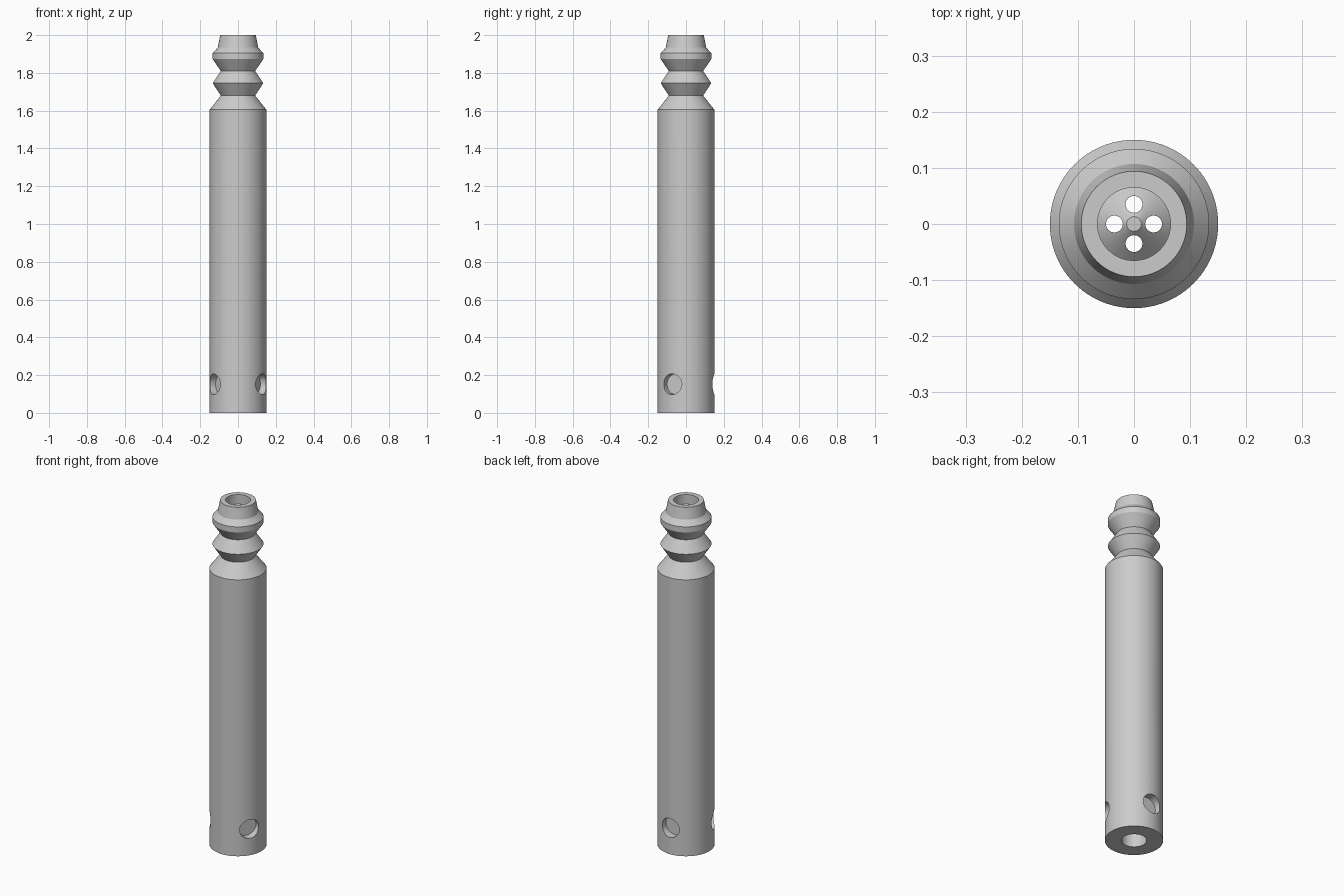
import bpy
import bmesh
from math import cos, pi, radians, sin
from mathutils import Matrix, Vector

SEGMENTS = 96

cube = bpy.data.objects.get("Cube")
if cube:
    bpy.data.objects.remove(cube, do_unlink=True)

metal = bpy.data.materials.new("grey_metal")
metal.use_nodes = True
grey = (0.6, 0.6, 0.6, 1)
metal.diffuse_color = grey
metal.node_tree.nodes["Principled BSDF"].inputs["Base Color"].default_value = grey


def make_object(name, bm):
    bmesh.ops.recalc_face_normals(bm, faces=bm.faces)
    mesh = bpy.data.meshes.new(name)
    bm.to_mesh(mesh)
    bm.free()
    mesh.materials.append(metal)
    obj = bpy.data.objects.new(name, mesh)
    bpy.context.collection.objects.link(obj)
    return obj


def revolve(name, profile):
    bm = bmesh.new()
    verts = [bm.verts.new((r, 0, z)) for r, z in profile]
    edges = [bm.edges.new(pair) for pair in zip(verts, verts[1:])]
    bmesh.ops.spin(bm, geom=verts + edges, cent=(0, 0, 0), axis=(0, 0, 1),
                   angle=2 * pi, steps=SEGMENTS, use_merge=True)
    bmesh.ops.remove_doubles(bm, verts=bm.verts, dist=1e-5)
    return make_object(name, bm)


def cut(target, centre, axis, radius, depth):
    turn = Vector((0, 0, 1)).rotation_difference(axis).to_matrix().to_4x4()
    bm = bmesh.new()
    bmesh.ops.create_cone(bm, cap_ends=True, segments=48, radius1=radius,
                          radius2=radius, depth=depth,
                          matrix=Matrix.Translation(centre) @ turn)
    cutter = make_object("hole_cutter", bm)
    cutter.hide_render = True
    mod = target.modifiers.new("hole", "BOOLEAN")
    mod.operation = "DIFFERENCE"
    mod.solver = "EXACT"
    mod.object = cutter
    bpy.context.view_layer.objects.active = target
    bpy.ops.object.modifier_apply(modifier=mod.name)
    bpy.data.objects.remove(cutter, do_unlink=True)


# Hollow tube with ribbed neck and a conical divider inside the mouth
nozzle_cone = [(0, 1.975), (0.013, 1.975), (0.065, 1.925)]
mouth = [(0.065, 2), (0.094, 2), (0.107, 1.934)]
ribs = [(0.134, 1.905), (0.134, 1.873), (0.091, 1.81),
        (0.134, 1.746), (0.091, 1.68)]
tube = [(0.15, 1.605), (0.15, 0)]
bore = [(0.065, 0), (0.065, 1.88), (0, 1.93)]
body = revolve("ribbed_tube", nozzle_cone + mouth + ribs + tube + bore)

# Four through holes in the divider
for i in range(4):
    a = i * pi / 2
    cut(body, Vector((0.035 * cos(a), 0.035 * sin(a), 1.92)),
        Vector((0, 0, 1)), 0.015, 0.15)

# Three shallow flat-bottomed sockets around the foot
for degrees in (90, 210, 330):
    a = radians(degrees)
    out = Vector((cos(a), sin(a), 0))
    cut(body, out * 0.15 + Vector((0, 0, 0.152)), out, 0.055, 0.09)

# Smooth round walls, crisp ridges
bpy.ops.object.select_all(action="DESELECT")
body.select_set(True)
bpy.context.view_layer.objects.active = body
bpy.ops.object.shade_smooth_by_angle(angle=radians(25))
